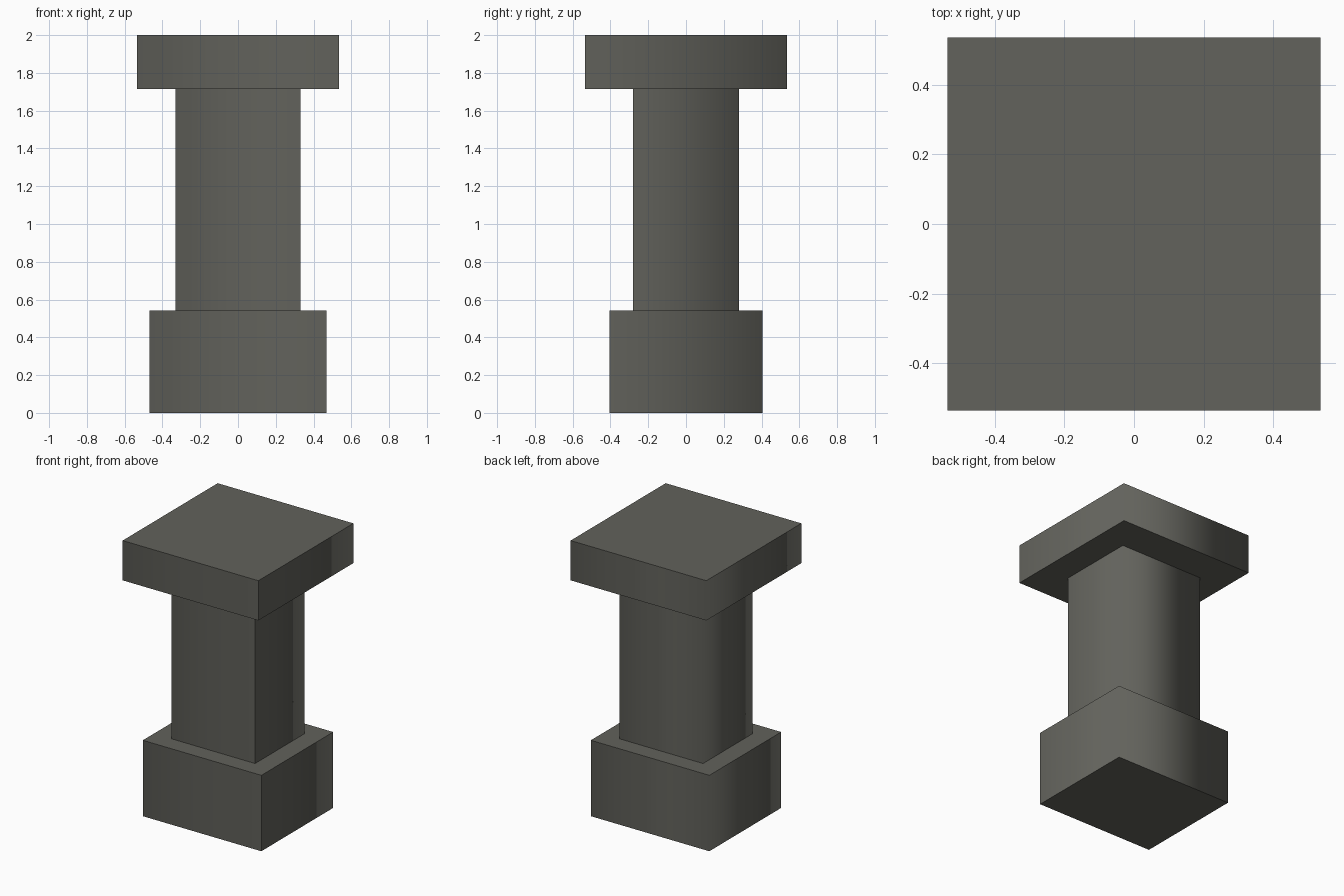
import bpy, bmesh
from mathutils import Matrix

if "Cube" in bpy.data.objects:
    bpy.data.objects.remove(bpy.data.objects["Cube"])

# One dark stone colour for the whole pedestal
stone = bpy.data.materials.new("dark_grey_stone")
stone.diffuse_color = (0.122, 0.122, 0.106, 1.0)
stone.use_nodes = True
stone.node_tree.nodes["Principled BSDF"].inputs["Base Color"].default_value = stone.diffuse_color


def block(name, half_x, half_y, z0, z1):
    """Four-sided block with sides shaded softly round the corners,
    crisp top and bottom rims and one crisp front-right corner."""
    bm = bmesh.new()
    size = Matrix.Diagonal((2 * half_x, 2 * half_y, z1 - z0, 1))
    place = Matrix.Translation((0, 0, (z0 + z1) / 2))
    bmesh.ops.create_cube(bm, size=1, matrix=place @ size)
    for f in bm.faces:
        f.smooth = abs(f.normal.z) < 0.5
    for e in bm.edges:
        a, b = (v.co for v in e.verts)
        vertical = abs(a.z - b.z) > 0.01
        e.smooth = vertical and not (a.x > 0 and a.y < 0)
    mesh = bpy.data.meshes.new(name)
    bm.to_mesh(mesh)
    bm.free()
    mesh.materials.append(stone)
    ob = bpy.data.objects.new(name, mesh)
    bpy.context.collection.objects.link(ob)
    return ob


# Base, shaft and square cap stacked upwards
block("base", 0.468, 0.405, 0.0, 0.542)
block("shaft", 0.331, 0.28, 0.542, 1.716)
block("cap", 0.536, 0.536, 1.716, 2.0)
